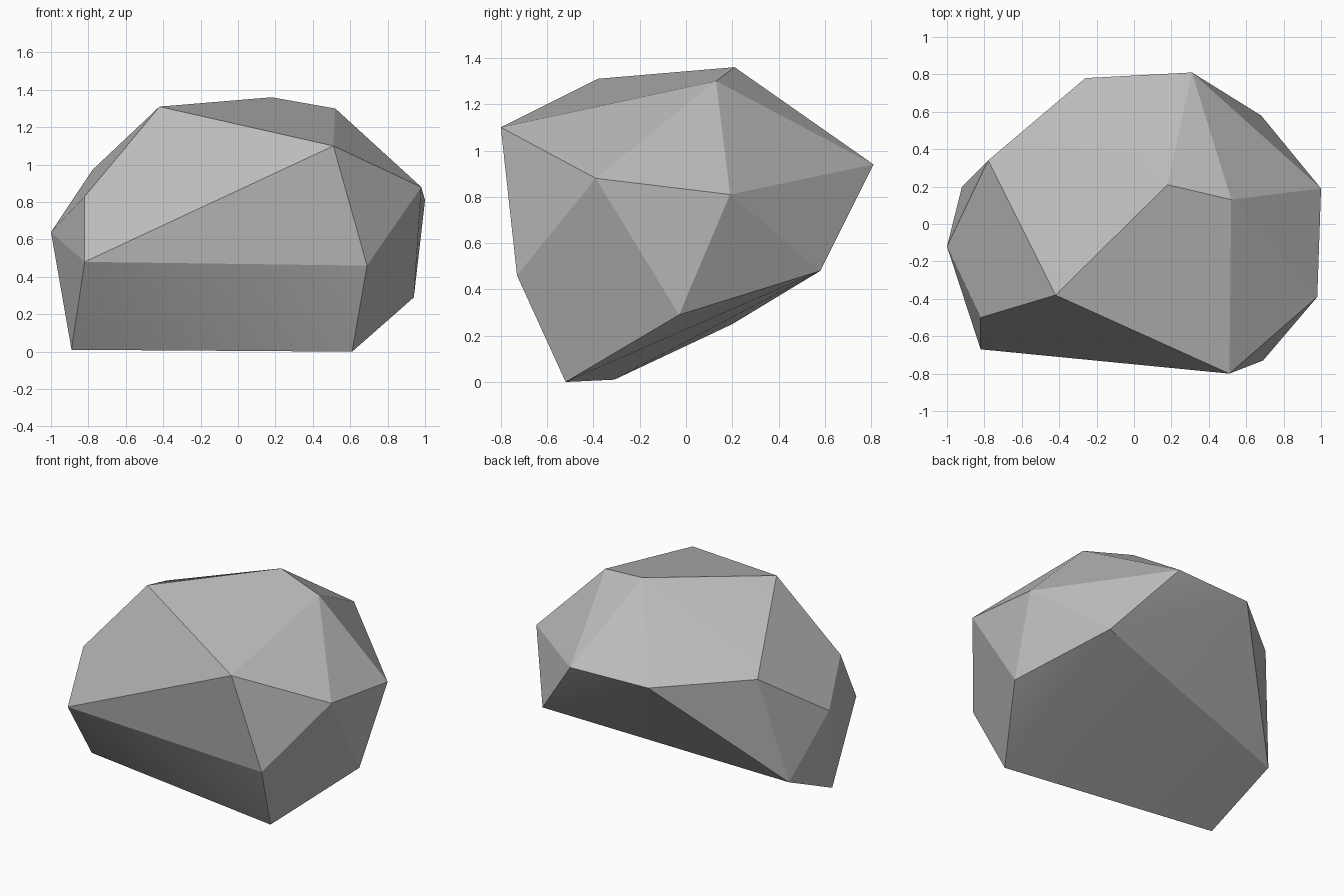
import bpy
import bmesh
import math

# Remove the default cube
cube = bpy.data.objects.get("Cube")
if cube:
    bpy.data.objects.remove(cube, do_unlink=True)


def make_material(name, color):
    mat = bpy.data.materials.new(name)
    mat.use_nodes = True
    mat.diffuse_color = color
    bsdf = mat.node_tree.nodes["Principled BSDF"]
    bsdf.inputs["Base Color"].default_value = color
    bsdf.inputs["Roughness"].default_value = 0.8
    return mat


def make_boulder(name, corners, material):
    """Wrap a faceted stone around its corners and merge nearly flat facets."""
    bm = bmesh.new()
    for corner in corners:
        bm.verts.new(corner)
    hull = bmesh.ops.convex_hull(bm, input=bm.verts[:])
    loose = {g for g in hull["geom_interior"] + hull["geom_unused"]
             if isinstance(g, bmesh.types.BMVert)}
    bmesh.ops.delete(bm, geom=list(loose), context="VERTS")
    bmesh.ops.dissolve_limit(bm, angle_limit=math.radians(5),
                             verts=[], edges=bm.edges[:])
    bmesh.ops.recalc_face_normals(bm, faces=bm.faces[:])
    mesh = bpy.data.meshes.new(name)
    bm.to_mesh(mesh)
    bm.free()
    mesh.materials.append(material)
    obj = bpy.data.objects.new(name, mesh)
    bpy.context.collection.objects.link(obj)
    return obj


# Corners of the stone, grouped by region
crown = [(-.42, -.38, 1.31), (.18, .21, 1.36), (.52, .13, 1.3), (.51, -.8, 1.1)]
left_side = [(.98, -.39, .88), (1, .19, .81), (.94, -.03, .29)]
front = [(.69, -.73, .46), (-.82, -.67, .48), (-.82, -.5, .83)]
right_side = [(-1, -.12, .64), (-.78, .34, .97), (-.92, .2, .25)]
back = [(.31, .81, .94), (-.26, .78, .94), (.68, .58, .48)]
foot = [(.61, -.52, 0), (-.89, -.31, .01)]

stone = make_material("stone grey", (.5, .5, .5, 1))
boulder = make_boulder(
    "boulder", crown + left_side + front + right_side + back + foot, stone)

# Soft shading across shallow folds, crisp facets elsewhere
bpy.ops.object.select_all(action="DESELECT")
boulder.select_set(True)
bpy.context.view_layer.objects.active = boulder
bpy.ops.object.shade_smooth_by_angle(angle=math.radians(14))
